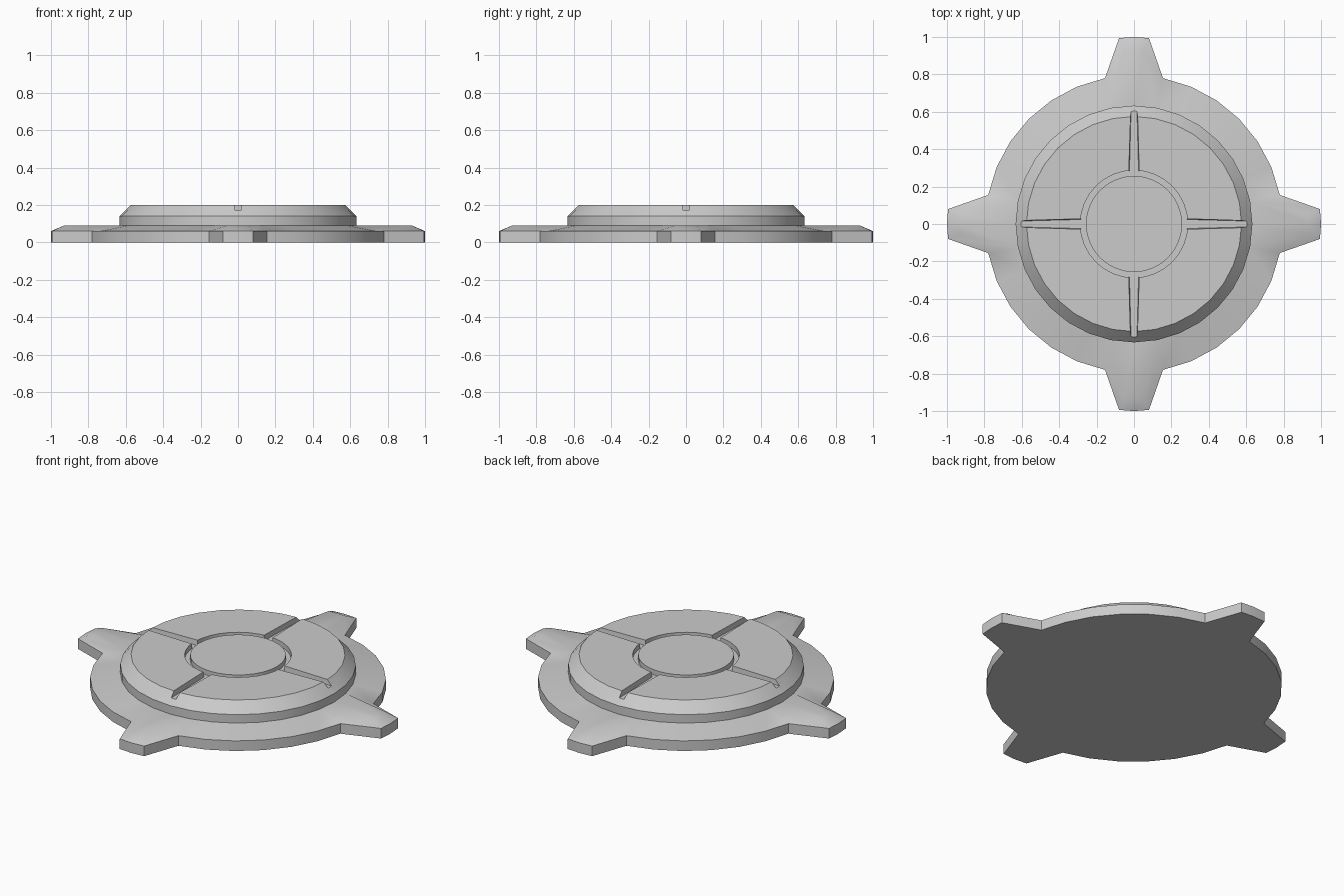
import bpy, bmesh
from math import sin, cos, pi, atan2, hypot

if "Cube" in bpy.data.objects:
    bpy.data.objects.remove(bpy.data.objects["Cube"])

N = 32  # sides of every ring


def polar(r, a, z):
    return (r * cos(a), r * sin(a), z)


def make_object(name, bm):
    bmesh.ops.recalc_face_normals(bm, faces=bm.faces)
    me = bpy.data.meshes.new(name)
    bm.to_mesh(me)
    bm.free()
    ob = bpy.data.objects.new(name, me)
    bpy.context.collection.objects.link(ob)
    return ob


def bridge(bm, a, b):
    n = len(a)
    for i in range(n):
        j = (i + 1) % n
        bm.faces.new((a[i], a[j], b[j], b[i]))


# Outline with four tapered tabs, and the crest line inside it
R_OUT, R_IN, Z_RIM, Z_CREST = 0.795, 0.633, 0.06, 0.09
bm = bmesh.new()
ring = [bm.verts.new(polar(R_IN, 2 * pi * i / N, Z_CREST)) for i in range(N)]
bottom, rim, crest = [], [], []
for i in range(N):
    a = 2 * pi * i / N
    if i % (N // 4) == 0:
        tips = []
        for s in (-1, 0, 1):
            x = 1.0 if s == 0 else 0.994
            ao, ro = a + atan2(0.08 * s, x), hypot(0.08 * s, x)
            ai, ri = a + atan2(0.055 * s, 0.93), hypot(0.055 * s, 0.93)
            bottom.append(bm.verts.new(polar(ro, ao, 0)))
            rim.append(bm.verts.new(polar(ro, ao, Z_RIM)))
            tips.append(bm.verts.new(polar(ri, ai, Z_CREST)))
        crest += tips
        # flat top of the tab
        bm.faces.new([ring[i - 1]] + tips + [ring[(i + 1) % N], ring[i]])
    else:
        bottom.append(bm.verts.new(polar(R_OUT, a, 0)))
        rim.append(bm.verts.new(polar(R_OUT, a, Z_RIM)))
        crest.append(ring[i])
bm.faces.new(bottom)
bridge(bm, bottom, rim)
bridge(bm, rim, crest)

# Raised centre with chamfered edge
prev = ring
for r, z in ((R_IN, 0.14), (0.575, 0.2)):
    cur = [bm.verts.new(polar(r, 2 * pi * i / N, z)) for i in range(N)]
    bridge(bm, prev, cur)
    prev = cur
bm.faces.new(prev)
plate = make_object("tabbed_plate", bm)

# Circular groove cutter
cutters = []
bm = bmesh.new()
loops = [[bm.verts.new(polar(r, 2 * pi * i / N, z)) for i in range(N)]
         for r, z in ((0.257, 0.17), (0.287, 0.17), (0.287, 0.25), (0.257, 0.25))]
for k in range(4):
    bridge(bm, loops[k], loops[(k + 1) % 4])
cutters.append(make_object("ring_groove_cutter", bm))

# Four tapered radial groove cutters
for k in range(4):
    bm = bmesh.new()
    sections = []
    for x, w in ((0.272, 0.029), (0.65, 0.017)):
        pts = ((-w * 0.85, 0.17), (w * 0.85, 0.17), (w * 1.2, 0.25), (-w * 1.2, 0.25))
        sections.append([bm.verts.new(polar(hypot(x, y), k * pi / 2 + atan2(y, x), z))
                         for y, z in pts])
    bridge(bm, *sections)
    for s in sections:
        bm.faces.new(s)
    cutters.append(make_object("radial_groove_cutter", bm))

for c in cutters:
    mod = plate.modifiers.new("groove", 'BOOLEAN')
    mod.operation = 'DIFFERENCE'
    mod.solver = 'EXACT'
    mod.object = c
    c.hide_render = True

# Apply the cuts, then remove the cutters
bpy.context.view_layer.objects.active = plate
plate.select_set(True)
for mod in list(plate.modifiers):
    bpy.ops.object.modifier_apply(modifier=mod.name)
for c in cutters:
    bpy.data.objects.remove(c)
bpy.ops.object.shade_smooth_by_angle(angle=pi / 6)
